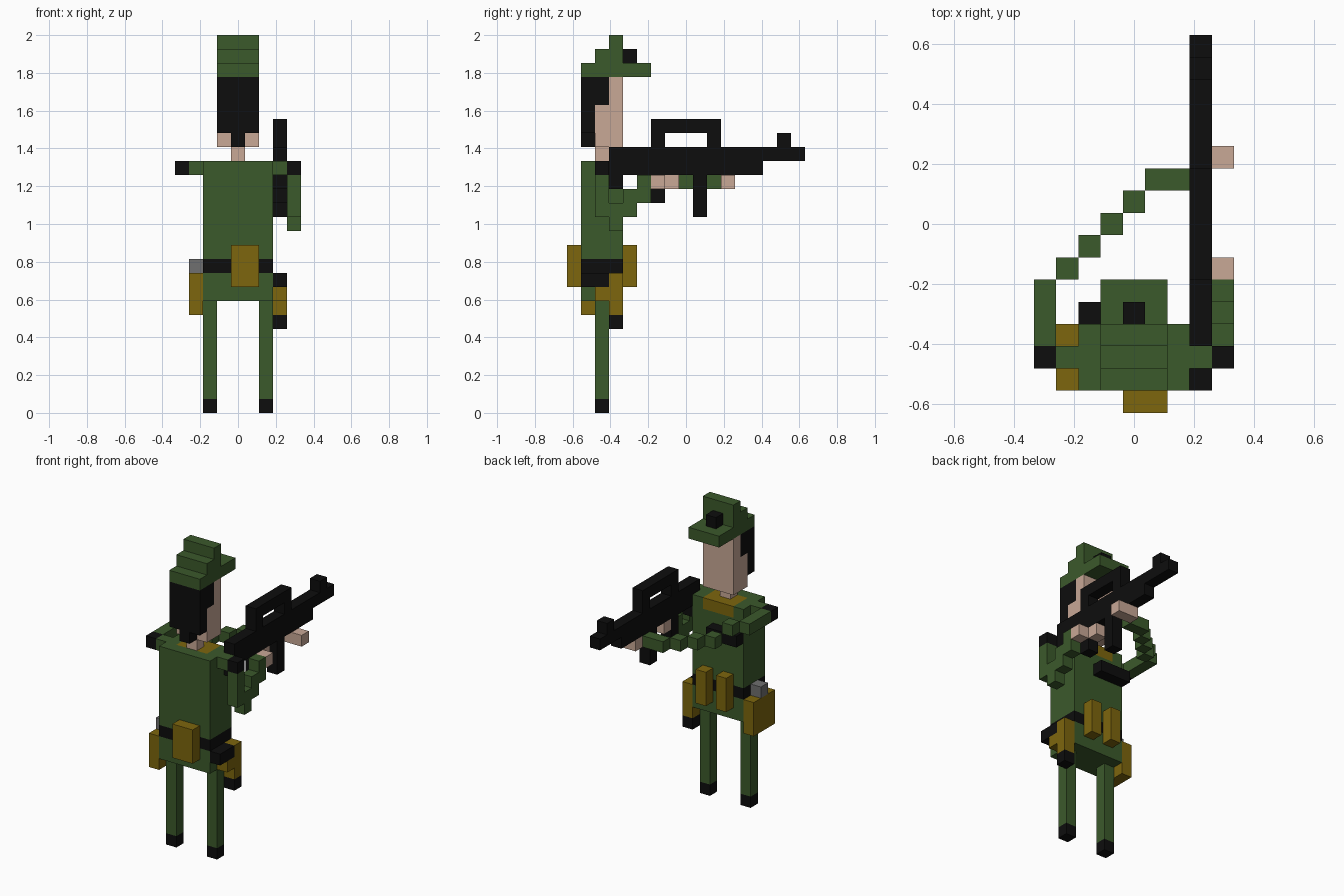
import bpy, bmesh

if "Cube" in bpy.data.objects:
    bpy.data.objects.remove(bpy.data.objects["Cube"])

V = 2 / 27                      # edge of one block
ORIGIN = (-4.5, -8.5, 0)        # block counts from centre to the grid corner


def material(name, rgb):
    m = bpy.data.materials.new(name)
    m.diffuse_color = (*rgb, 1)
    m.use_nodes = True
    m.node_tree.nodes["Principled BSDF"].inputs["Base Color"].default_value = m.diffuse_color
    return m


GREEN = material("olive_green", (0.044, 0.100, 0.024))
OCHRE = material("ochre", (0.205, 0.133, 0.004))
SKIN = material("skin", (0.578, 0.392, 0.305))
BLACK = material("black", (0.004, 0.004, 0.004))
GREY = material("grey", (0.162, 0.162, 0.162))


def part(name, mat, *boxes):
    """One object from boxes given as inclusive block ranges (x0, x1, y0, y1, z0, z1)."""
    bm = bmesh.new()
    for b in boxes:
        lo = [(b[2 * a] + ORIGIN[a]) * V for a in range(3)]
        hi = [(b[2 * a + 1] + 1 + ORIGIN[a]) * V for a in range(3)]
        for v in bmesh.ops.create_cube(bm, size=1)["verts"]:
            v.co = [hi[a] if v.co[a] > 0 else lo[a] for a in range(3)]
    me = bpy.data.meshes.new(name)
    bm.to_mesh(me)
    bm.free()
    me.materials.append(mat)
    ob = bpy.data.objects.new(name, me)
    bpy.context.collection.objects.link(ob)
    return ob


def block(x, y, z):
    return (x, x, y, y, z, z)


# Legs and boots
for side, x in (("left", 2), ("right", 6)):
    part(side + "_boot", BLACK, block(x, 2, 0))
    part(side + "_leg", GREEN, (x, x, 2, 2, 1, 7))

# Torso, belt and collar
part("hips", GREEN, (2, 6, 1, 3, 8, 9))
part("belt", BLACK, (2, 6, 1, 3, 10, 10))
part("jacket", GREEN, (2, 6, 1, 3, 11, 16),
     (2, 2, 1, 3, 17, 17), (6, 6, 1, 3, 17, 17), (3, 5, 1, 1, 17, 17))
part("collar", OCHRE, (3, 5, 2, 3, 17, 17))
part("chest_bar", BLACK, (2, 4, 4, 4, 15, 15))

# Belt gear
part("back_pack", OCHRE, (4, 5, 0, 0, 9, 11))
for side, x in (("left", 3), ("right", 5)):
    part(side + "_front_pouch", OCHRE, (x, x, 4, 4, 9, 11))
part("side_pouch", OCHRE, (1, 1, 1, 3, 7, 9))
part("flask_cap", GREY, block(1, 2, 10))
part("holster", OCHRE, (7, 7, 3, 3, 7, 9), block(7, 2, 8))
part("holster_tip", BLACK, block(7, 3, 6))
part("pistol_grip", BLACK, (7, 7, 1, 2, 9, 9))

# Left arm reaching diagonally to the front of the rifle
part("left_shoulder", GREEN, block(1, 2, 17))
part("left_shoulder_patch", BLACK, block(0, 2, 17))
part("left_upper_arm", GREEN, (0, 0, 3, 5, 17, 17))
part("left_forearm", GREEN, *[block(x, x + 5, 17 if x < 2 else 16) for x in range(1, 6)],
     block(6, 10, 16))
part("left_hand", SKIN, (7, 8, 11, 11, 16, 16))

# Right arm bent down and up to the grip
part("right_shoulder", GREEN, block(7, 2, 17))
part("right_shoulder_patch", BLACK, block(8, 2, 17))
part("right_upper_arm", GREEN, (8, 8, 2, 2, 14, 16))
part("right_forearm", GREEN, *[(8, 8, y, y, y + 10, y + 11) for y in (3, 4, 5)])
part("right_hand", SKIN, block(8, 6, 16), block(7, 7, 16))

# Rifle
part("rifle_body", BLACK, (7, 7, 3, 13, 17, 18), block(7, 3, 16))
part("rifle_barrel", BLACK, (7, 7, 14, 16, 18, 18), block(7, 15, 19))
part("rifle_handle", BLACK, (7, 7, 6, 10, 20, 20), block(7, 6, 19), block(7, 10, 19))
part("rifle_grip", BLACK, (7, 7, 6, 6, 15, 16))
part("rifle_magazine", BLACK, (7, 7, 9, 9, 14, 16))

# Head, hair and cap
part("neck", SKIN, block(4, 2, 18))
part("face", SKIN, (3, 5, 2, 2, 19, 21), (3, 5, 3, 3, 19, 23))
part("hair", BLACK, (3, 5, 1, 1, 20, 23), block(4, 1, 19), (3, 5, 2, 2, 22, 23))
part("cap", GREEN, (3, 5, 1, 5, 24, 24), (3, 5, 2, 3, 25, 25), (3, 5, 3, 3, 26, 26))
part("cap_badge", BLACK, block(4, 4, 25))
